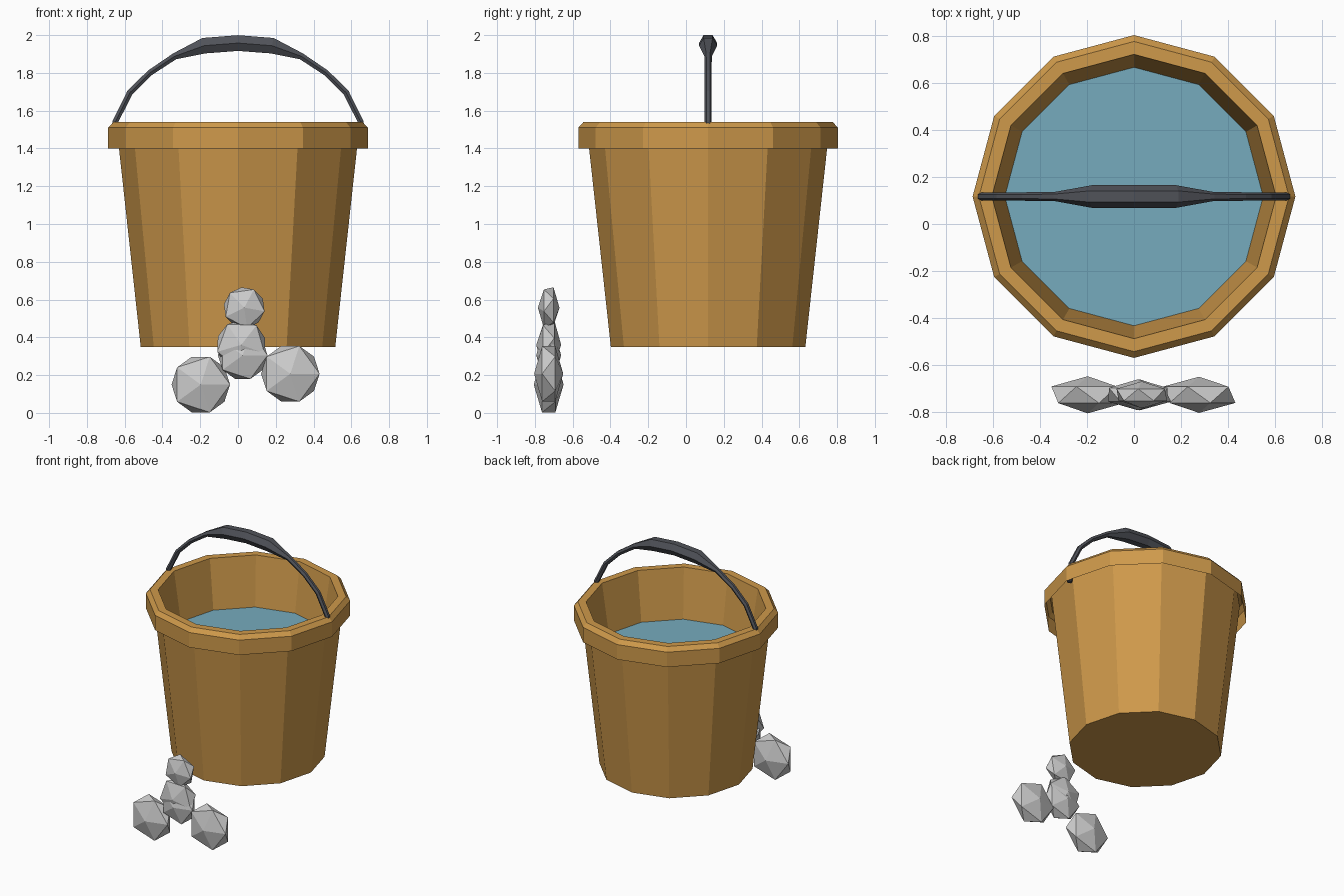
import bpy, bmesh, math
from mathutils import Matrix, Vector

if "Cube" in bpy.data.objects:
    bpy.data.objects.remove(bpy.data.objects["Cube"])

CY = 0.117  # bucket centre in y


def material(name, rgb):
    m = bpy.data.materials.new(name)
    m.diffuse_color = (*rgb, 1)
    m.use_nodes = True
    m.node_tree.nodes["Principled BSDF"].inputs["Base Color"].default_value = m.diffuse_color
    return m


def finish(bm, name, mat=None, normals=True):
    if normals:
        bmesh.ops.recalc_face_normals(bm, faces=bm.faces)
    me = bpy.data.meshes.new(name)
    bm.to_mesh(me)
    bm.free()
    if mat:
        me.materials.append(mat)
    ob = bpy.data.objects.new(name, me)
    bpy.context.collection.objects.link(ob)
    return ob


def bridge(bm, rings, closed=False):
    n = len(rings[0])
    for a, b in zip(rings, rings[1:]):
        for i in range(n):
            j = (i + 1) % n
            bm.faces.new((a[i], a[j], b[j], b[i]))


def lathe(name, profile, mat, cap_first=False, sides=12):
    bm = bmesh.new()
    rings = [[bm.verts.new((r * math.cos(2 * math.pi * i / sides),
                            CY + r * math.sin(2 * math.pi * i / sides), z))
              for i in range(sides)] for r, z in profile]
    bridge(bm, rings)
    if cap_first:
        bm.faces.new(rings[0][::-1])
    return finish(bm, name, mat, normals=False)


wood = material("wood", (0.62, 0.32, 0.07))
water = material("water", (0.18, 0.41, 0.51))
iron = material("iron", (0.08, 0.085, 0.10))
stone = material("stone", (0.62, 0.62, 0.63))

# Bucket: bottom, tapered wall, and rim skirt that folds over into the inner wall
lathe("bucket_wall", [(0.515, 0.35), (0.63, 1.40), (0.643, 1.52)], wood, True)
lathe("bucket_rim", [(0.687, 1.40), (0.687, 1.51), (0.66, 1.54),
                     (0.605, 1.54), (0.547, 1.16)], wood)

# Water surface
bm = bmesh.new()
bmesh.ops.create_circle(bm, cap_ends=True, segments=12, radius=0.552,
                        matrix=Matrix.Translation((0, CY, 1.18)) @ Matrix.Rotation(math.pi / 2, 4, 'Z'))
for f in bm.faces:
    if f.normal.z < 0:
        f.normal_flip()
finish(bm, "water_surface", water, normals=False)

# Handle: hexagonal tube along an arch, thicker at the grip
half = [(-0.662, 1.40, 0.018), (-0.648, 1.545, 0.018), (-0.573, 1.695, 0.018),
        (-0.467, 1.80, 0.018), (-0.335, 1.888, 0.02), (-0.18, 1.944, 0.048)]
path = half + [(0, 1.958, 0.048)] + [(-x, z, r) for x, z, r in reversed(half)]
bm = bmesh.new()
rings = []
for k, (x, z, r) in enumerate(path):
    a, b = path[max(k - 1, 0)], path[min(k + 1, len(path) - 1)]
    t = Vector((b[0] - a[0], 0, b[1] - a[1])).normalized()
    up = Vector((-t.z, 0, t.x))
    rings.append([bm.verts.new(Vector((x, CY, z)) + up * r * math.sin(i * math.pi / 3)
                               + Vector((0, r * math.cos(i * math.pi / 3), 0)))
                  for i in range(6)])
bridge(bm, rings)
bm.faces.new(rings[0])
bm.faces.new(rings[-1])
finish(bm, "handle", iron)

# Stones: flattened icosahedra in front, poles facing front and back
stones = [("stone_left", -0.197, 0.150, 0.173, 0.079, 0),
          ("stone_right", 0.277, 0.207, 0.173, 0.077, 0),
          ("stone_middle_lower", 0.025, 0.305, 0.147, 0.066, 0),
          ("stone_middle_upper", 0.017, 0.360, 0.147, 0.066, 20),
          ("stone_top", 0.033, 0.557, 0.122, 0.057, 10)]
for name, x, z, r, depth, turn in stones:
    bm = bmesh.new()
    bmesh.ops.create_icosphere(
        bm, subdivisions=1, radius=1,
        matrix=Matrix.Translation((x, -0.727, z))
        @ Matrix.Rotation(math.radians(turn), 4, 'Y')
        @ Matrix.Diagonal((r, depth, r, 1))
        @ Matrix.Rotation(math.pi / 2, 4, 'X'))
    finish(bm, name, stone)
